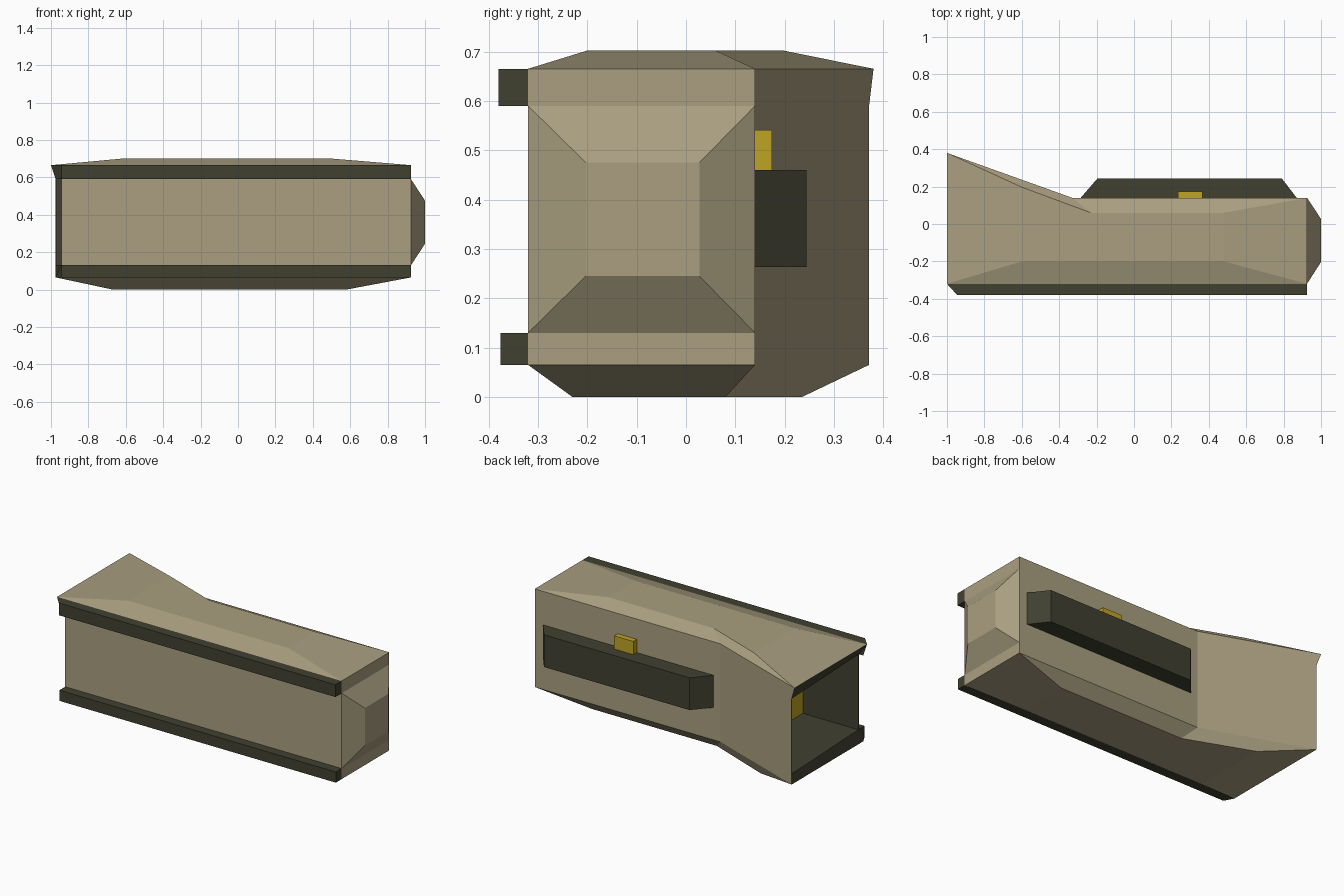
import bpy, bmesh

if "Cube" in bpy.data.objects:
    bpy.data.objects.remove(bpy.data.objects["Cube"])


def material(name, rgb):
    m = bpy.data.materials.new(name)
    m.diffuse_color = (*rgb, 1)
    m.use_nodes = True
    m.node_tree.nodes["Principled BSDF"].inputs["Base Color"].default_value = m.diffuse_color
    return m


TAN = material("tan_paint", (0.40, 0.345, 0.215))
DARK = material("dark_olive", (0.051, 0.051, 0.030))
YELLOW = material("yellow", (0.52, 0.37, 0.017))


def finish(bm, name, mats):
    bmesh.ops.recalc_face_normals(bm, faces=bm.faces)
    mesh = bpy.data.meshes.new(name)
    bm.to_mesh(mesh)
    bm.free()
    for m in mats:
        mesh.materials.append(m)
    obj = bpy.data.objects.new(name, mesh)
    bpy.context.collection.objects.link(obj)
    return obj


def bridge(bm, a, b, skip=(), mat=0):
    """Join two vertex loops with quads, leaving out the listed sides."""
    n = len(a)
    for i in range(n):
        if i not in skip:
            j = (i + 1) % n
            bm.faces.new((a[i], a[j], b[j], b[i])).material_index = mat


def solid(name, low, high, mat):
    """Closed solid between two loops of points."""
    bm = bmesh.new()
    a = [bm.verts.new(p) for p in low]
    b = [bm.verts.new(p) for p in high]
    bridge(bm, a, b)
    bm.faces.new(a)
    bm.faces.new(b)
    return finish(bm, name, [mat])


# Body: stacked outlines (front left, front right, back right, knee, back left)
def outline(front_x, back_x, back_y):
    return [(front_x, -0.32), (0.925, -0.32), (0.925, 0.14),
            (-0.33, 0.14), (back_x, back_y)]


levels = [
    (0.0, [(-0.67, -0.23), (0.58, -0.23), (0.58, 0.08), (-0.265, 0.08), (-0.67, 0.235)]),
    (0.065, outline(-0.975, -0.975, 0.371)),
    (0.13, outline(-0.945, -0.975, 0.371)),
    (0.59, outline(-0.945, -0.975, 0.371)),
    (0.665, outline(-1.0, -1.0, 0.38)),
    (0.702, [(-0.6, -0.2), (0.48, -0.2), (0.48, 0.06), (-0.23, 0.06), (-0.6, 0.197)]),
]
bm = bmesh.new()
rings = [[bm.verts.new((x, y, z)) for x, y in pts] for z, pts in levels]
for k in range(5):
    skip = (1, 4) if k == 2 else (4,) if k in (1, 3) else ()
    bridge(bm, rings[k], rings[k + 1], skip)
bm.faces.new(rings[0])
bm.faces.new(rings[-1])

# Raised bevelled panel on the right end
lo, hi = rings[2], rings[3]
panel = [bm.verts.new((1.0, y, z)) for y, z in
         ((-0.203, 0.245), (0.027, 0.245), (0.027, 0.475), (-0.203, 0.475))]
bridge(bm, [lo[1], lo[2], hi[2], hi[1]], panel)
bm.faces.new(panel)

# Dark lips and open compartment on the left end, with a yellow back plate
for k in (1, 3):
    a, b = rings[k], rings[k + 1]
    bm.faces.new((a[0], a[4], b[4], b[0])).material_index = 1
mouth = [lo[0], lo[4], hi[4], hi[0]]
inner, deep = [[bm.verts.new((x, y, z)) for x, y, z in (
    (xf, -0.315, 0.13), (xb, yb, 0.13), (xb, yb, 0.59), (xf, -0.315, 0.59))]
    for xf, xb, yb in ((-0.945, -0.973, 0.364), (-0.57, -0.57, 0.22))]
bridge(bm, mouth, inner, mat=1)
bridge(bm, inner, deep, mat=1)
bm.faces.new(deep).material_index = 2
finish(bm, "body_shell", [TAN, DARK, YELLOW])

# Two long rails along the front
for name, z0, z1, x0, x1, y in (("upper_rail", 0.59, 0.665, -0.975, -1.0, -0.38),
                                ("lower_rail", 0.065, 0.13, -0.975, -0.945, -0.376)):
    loops = [[(x, -0.32, z), (-0.945, y, z), (0.925, y, z), (0.925, -0.32, z)]
             for x, z in ((x0, z0), (x1, z1))]
    solid(name, *loops, DARK)

# Tapered housing and small tab on the back
solid("back_housing",
      *[[(-0.285, 0.14, z), (0.87, 0.14, z), (0.79, 0.244, z), (-0.195, 0.244, z)]
        for z in (0.263, 0.46)], DARK)
solid("yellow_tab",
      *[[(0.235, 0.14, z), (0.365, 0.14, z), (0.365, 0.174, z), (0.235, 0.174, z)]
        for z in (0.46, 0.541)], YELLOW)
